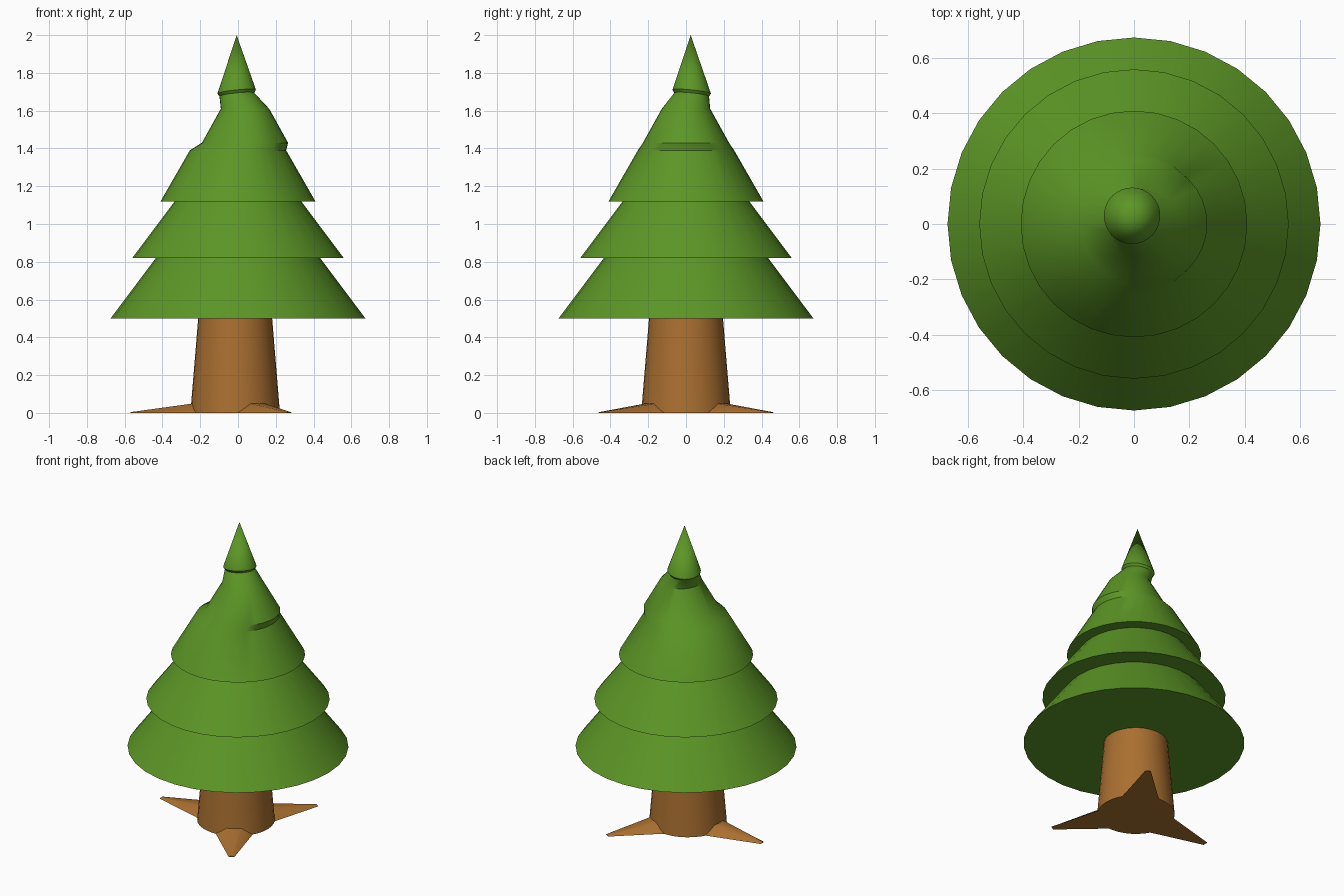
import bpy, bmesh, math
from mathutils import Vector

if "Cube" in bpy.data.objects:
    bpy.data.objects.remove(bpy.data.objects["Cube"])

SIDES = 32


def material(name, color):
    m = bpy.data.materials.new(name)
    m.diffuse_color = (*color, 1)
    m.use_nodes = True
    m.node_tree.nodes["Principled BSDF"].inputs["Base Color"].default_value = m.diffuse_color
    return m


GREEN = material("needles", (0.107, 0.305, 0.019))
BROWN = material("bark", (0.40, 0.16, 0.03))


def finish(bm, name, mat, angle=30):
    bmesh.ops.recalc_face_normals(bm, faces=bm.faces)
    me = bpy.data.meshes.new(name)
    bm.to_mesh(me)
    bm.free()
    me.materials.append(mat)
    ob = bpy.data.objects.new(name, me)
    bpy.context.collection.objects.link(ob)
    bpy.ops.object.select_all(action='DESELECT')
    ob.select_set(True)
    bpy.context.view_layer.objects.active = ob
    bpy.ops.object.shade_smooth_by_angle(angle=math.radians(angle))
    return ob


def stacked_rings(name, rings, mat, tip=None):
    """Skin over rings (radius, z, centre x, centre y, tilt)."""
    bm = bmesh.new()
    loops = []
    for r, z, cx, cy, tilt in rings:
        loop = []
        for i in range(SIDES):
            a = 2 * math.pi * i / SIDES
            dx, dy = r * math.cos(a), r * math.sin(a)
            loop.append(bm.verts.new((cx + dx, cy + dy, z + tilt * (dx - dy))))
        loops.append(loop)
    for lo, hi in zip(loops, loops[1:]):
        for i in range(SIDES):
            j = (i + 1) % SIDES
            bm.faces.new((lo[i], lo[j], hi[j], hi[i]))
    bm.faces.new(loops[0])
    if tip:
        t = bm.verts.new(tip)
        for i in range(SIDES):
            bm.faces.new((loops[-1][i], loops[-1][(i + 1) % SIDES], t))
    else:
        bm.faces.new(loops[-1])
    return finish(bm, name, mat)


# Foliage: three tiers, a shifted upper section and a tilted tip
stacked_rings("foliage", [
    (0.675, 0.50, 0, 0, 0), (0.435, 0.82, 0, 0, 0),
    (0.56, 0.82, 0, 0, 0), (0.335, 1.12, 0, 0, 0),
    (0.41, 1.12, 0, 0, 0), (0.255, 1.39, 0, 0, 0),
    (0.228, 1.43, 0.037, 0, 0), (0.128, 1.61, 0.037, 0, 0),
    (0.092, 1.685, -0.006, 0.03, 0.1), (0.102, 1.70, -0.007, 0.03, 0.1),
], GREEN, tip=(-0.007, 0.025, 2.0))

# Trunk
stacked_rings("trunk", [(0.237, 0, -0.015, 0, 0), (0.233, 0.05, -0.015, 0, 0),
                        (0.195, 0.51, -0.015, 0, 0)], BROWN)


# Roots: low wedges tapering from the trunk to a narrow tip
def root(name, tip):
    base = Vector((-0.015, 0, 0))
    tip = Vector(tip)
    d = (tip - base).normalized()
    side = Vector((-d.y, d.x, 0))
    up = Vector((0, 0, 1))
    bm = bmesh.new()
    sections = []
    for p, low, top, h in ((base + d * 0.17, 0.125, 0.055, 0.058),
                           (base + d * 0.235, 0.105, 0.045, 0.048),
                           (tip, 0.018, 0.010, 0.004)):
        sections.append([bm.verts.new(p + side * s + up * z) for s, z in
                         ((-low, 0), (low, 0), (top, h), (-top, h))])
    for a, b in zip(sections, sections[1:]):
        for i in range(4):
            j = (i + 1) % 4
            bm.faces.new((a[i], a[j], b[j], b[i]))
    bm.faces.new(sections[0])
    bm.faces.new(sections[-1])
    finish(bm, name, BROWN, 40)


root("root_left", (-0.57, 0, 0))
root("root_front", (0.27, -0.455, 0))
root("root_back", (0.27, 0.455, 0))
